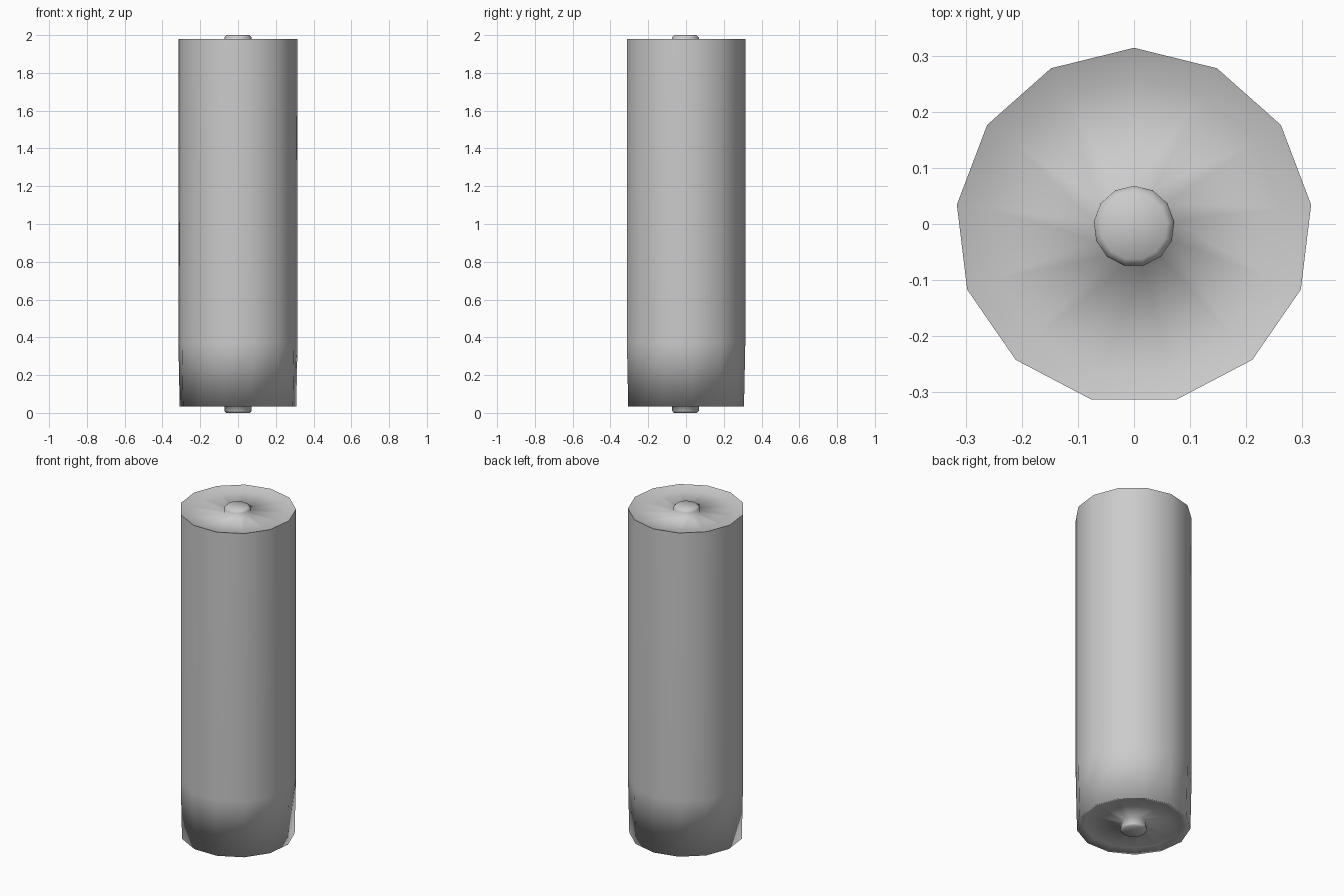
import bpy, bmesh, math

if "Cube" in bpy.data.objects:
    bpy.data.objects.remove(bpy.data.objects["Cube"])

SIDES = 13
Y_OFF = -0.004  # keeps the 13-gon centred on y = 0

# (radius, z) profile from bottom pole to top pole
profile = [
    (0.062, 0.0), (0.072, 0.01), (0.072, 0.05),   # lower terminal
    (0.27, 0.05), (0.311, 0.033),                 # lower recess and rim
    (0.318, 0.37), (0.318, 1.98),                 # body wall
    (0.265, 1.961), (0.073, 1.961),               # upper rim and recess
    (0.072, 1.988), (0.06, 2.0),                  # upper terminal
]


def lathe(name, points, sharp_ring):
    bm = bmesh.new()
    rings = []
    for r, z in points:
        ring = []
        for i in range(SIDES):
            a = math.pi / 2 + 2 * math.pi * i / SIDES
            ring.append(bm.verts.new((r * math.cos(a), r * math.sin(a) + Y_OFF, z)))
        rings.append(ring)
    for lo, hi in zip(rings, rings[1:]):
        for i in range(SIDES):
            j = (i + 1) % SIDES
            bm.faces.new((lo[i], lo[j], hi[j], hi[i]))
    bm.faces.new(rings[0][::-1])
    bm.faces.new(rings[-1])
    bmesh.ops.recalc_face_normals(bm, faces=bm.faces)
    for f in bm.faces:
        f.smooth = True
    # crisp outer edge on the upper rim
    ring = set(rings[sharp_ring])
    for e in bm.edges:
        if e.verts[0] in ring and e.verts[1] in ring:
            e.smooth = False
    mesh = bpy.data.meshes.new(name)
    bm.to_mesh(mesh)
    bm.free()
    obj = bpy.data.objects.new(name, mesh)
    bpy.context.collection.objects.link(obj)
    return obj


# Cylindrical cell with a button at each end
lathe("cylinder_body", profile, 6)
